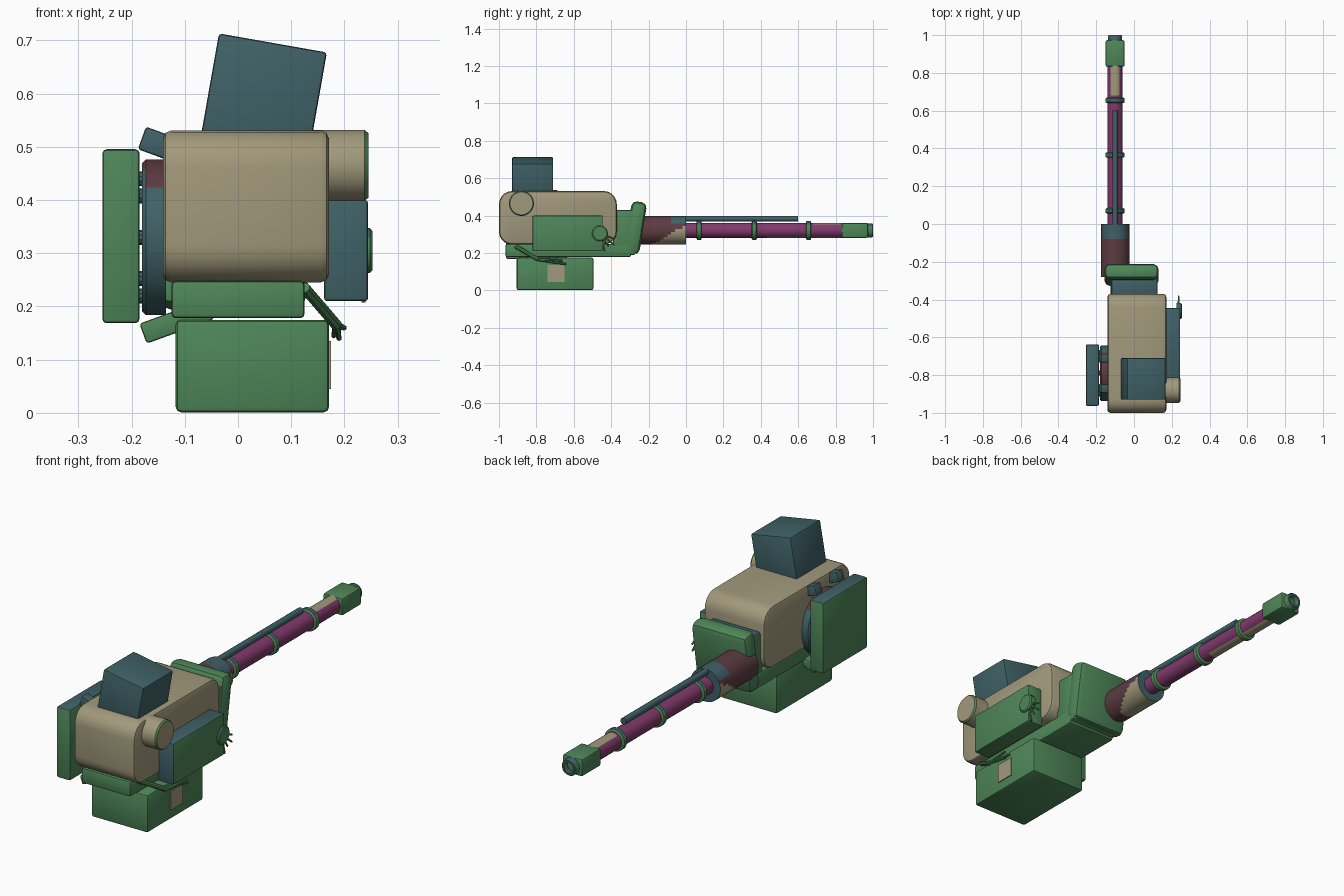
import bpy, bmesh, math
from mathutils import Vector, Matrix

cube = bpy.data.objects.get("Cube")
if cube:
    bpy.data.objects.remove(cube, do_unlink=True)


def material(name, rgb):
    m = bpy.data.materials.new(name)
    m.use_nodes = True
    m.diffuse_color = (*rgb, 1)
    for n in m.node_tree.nodes:
        if n.type == 'BSDF_PRINCIPLED':
            n.inputs["Base Color"].default_value = (*rgb, 1)
    return m


TAN = material("tan", (0.36, 0.32, 0.2))
GREEN = material("green", (0.076, 0.24, 0.098))
TEAL = material("teal", (0.05, 0.12, 0.135))
MAGENTA = material("magenta", (0.22, 0.042, 0.15))
MAROON = material("maroon", (0.107, 0.045, 0.053))


def finish(name, bm, mats, rule=None):
    """Colour faces by rule(centre, normal) and turn the bmesh into an object."""
    bmesh.ops.recalc_face_normals(bm, faces=bm.faces[:])
    bm.normal_update()
    if rule:
        for f in bm.faces:
            f.material_index = int(rule(f.calc_center_median(), f.normal))
    me = bpy.data.meshes.new(name)
    bm.to_mesh(me)
    bm.free()
    for m in mats:
        me.materials.append(m)
    ob = bpy.data.objects.new(name, me)
    bpy.context.collection.objects.link(ob)
    bpy.ops.object.select_all(action='DESELECT')
    ob.select_set(True)
    bpy.context.view_layer.objects.active = ob
    bpy.ops.object.shade_smooth_by_angle(angle=math.radians(35))
    return ob


def box(name, centre, size, mats, bevel=0.008, rule=None, tilt=0, axis='Y', round_x=0):
    """Bevelled box; round_x first rounds the edges running along x."""
    bm = bmesh.new()
    bmesh.ops.create_cube(bm, size=1, matrix=Matrix.Diagonal((*size, 1)))
    if round_x:
        edges = [e for e in bm.edges
                 if abs((e.verts[0].co - e.verts[1].co).normalized().x) > 0.9]
        bmesh.ops.bevel(bm, geom=edges, offset=round_x, segments=5, profile=0.5,
                        affect='EDGES')
    if bevel:
        bm.normal_update()
        edges = [e for e in bm.edges if e.calc_face_angle(0) > 1]
        bmesh.ops.bevel(bm, geom=edges, offset=bevel, segments=2, profile=0.5,
                        affect='EDGES')
    bm.transform(Matrix.Translation(centre) @ Matrix.Rotation(math.radians(tilt), 4, axis))
    return finish(name, bm, mats, rule)


def lathe(name, origin, direction, profile, mats, rule=None, sides=24):
    """Turned part: profile holds (distance along direction, radius) stations."""
    bm = bmesh.new()
    rings = []
    for t, r in profile:
        rings.append([bm.verts.new((r * math.cos(a), r * math.sin(a), t)) for a in
                      (math.tau * (i + 0.5) / sides for i in range(sides))])
    for a, b in zip(rings, rings[1:]):
        for i in range(sides):
            j = (i + 1) % sides
            bm.faces.new((a[i], a[j], b[j], b[i]))
    bm.faces.new(rings[0])
    bm.faces.new(rings[-1])
    rot = Vector(direction).to_track_quat('Z', 'Y').to_matrix().to_4x4()
    bm.transform(Matrix.Translation(origin) @ rot)
    return finish(name, bm, mats, rule)


def rod(name, a, b, r, mat, r2=None, sides=8):
    a, b = Vector(a), Vector(b)
    return lathe(name, a, b - a, [(0, r), ((b - a).length, r if r2 is None else r2)],
                 [mat], sides=sides)


def top_face(c, n):
    return n.z > 0.6


# Housing, tray and ammunition box
box("housing", (0.015, -0.685, 0.388), (0.312, 0.63, 0.286), [TAN], 0.016, round_x=0.07)
box("under_tray", (0, -0.63, 0.213), (0.25, 0.67, 0.07), [GREEN])
box("ammo_box", (0.027, -0.7, 0.088), (0.288, 0.41, 0.174), [GREEN], 0.01)
box("ammo_box_patch", (0.172, -0.695, 0.09), (0.006, 0.09, 0.09), [TAN], 0)
box("sight_box", (0.046, -0.82, 0.584), (0.206, 0.22, 0.226), [TEAL], 0.006, tilt=10)

# Neck and tilted front collar
box("neck", (0.002, -0.33, 0.31), (0.245, 0.12, 0.24), [GREEN, TEAL], 0.01, top_face)
box("collar", (-0.013, -0.27, 0.335), (0.286, 0.082, 0.28), [GREEN], 0.028,
    tilt=-9, axis='X')

# Barrel group on one axis
GX, GZ = -0.1, 0.321


def sleeve_rule(c, n):
    if n.y > 0.7 or (n.z > 0.5 and c.y > -0.08):
        return 1
    return 2 if c.z - 0.245 < (c.y + 0.19) * 0.55 else 0


def barrel_rule(c, n):
    return (c.y > 0.67 and n.z > 0.8) or (c.y > 0.45 and n.z < -0.8)


lathe("barrel_sleeve", (GX, -0.28, GZ), (0, 1, 0),
      [(0.02 * i, 0.076) for i in range(15)] + [(0.28, 0.045)],
      [MAROON, TEAL, TAN], sleeve_rule, 32)
lathe("barrel", (GX, -0.02, GZ), (0, 1, 0),
      [(0.05 * i, 0.04) for i in range(19)], [MAGENTA, TAN], barrel_rule)
for y in (0.07, 0.365, 0.655):
    lathe("barrel_clamp", (GX, y - 0.014, GZ), (0, 1, 0),
          [(0, 0.045), (0.004, 0.051), (0.024, 0.051), (0.028, 0.045)],
          [GREEN, TEAL], top_face)
rod("barrel_rail", (GX, -0.06, 0.383), (GX, 0.6, 0.383), 0.015, TEAL, sides=12)
box("muzzle_block", (GX, 0.903, GZ), (0.1, 0.14, 0.08), [GREEN], 0.008)
lathe("muzzle_tip", (GX, 0.96, GZ), (0, 1, 0),
      [(0, 0.038), (0.034, 0.038), (0.04, 0.034), (0.04, 0.025), (0.005, 0.025)],
      [GREEN, TEAL], lambda c, n: n.z > 0.5 or n.y > 0.5)

# Left side: drum, side box and sensor with a fan of bristles
lathe("side_drum", (0.14, -0.88, 0.465), (1, 0, 0),
      [(0, 0.067), (0.098, 0.067), (0.105, 0.061)], [TAN, GREEN],
      lambda c, n: c.x > 0.237 and n.x < 0.95, 32)
box("side_box", (0.203, -0.633, 0.305), (0.083, 0.375, 0.19), [GREEN, TEAL], 0.006,
    lambda c, n: n.z > 0.6 or n.y < -0.6)
lathe("sensor_disc", (0.225, -0.46, 0.305), (1, 0, 0),
      [(0, 0.043), (0.023, 0.043), (0.028, 0.037)], [GREEN, TEAL], top_face, 16)
for i in range(9):
    a = math.radians(195 + 18 * i)
    d = Vector((0, math.cos(a), math.sin(a)))
    start = Vector((0.236, -0.46, 0.305))
    rod("sensor_bristle", start + d * 0.03, start + d * (0.085 + 0.015 * (i % 2)),
        0.006, GREEN, 0.004, 6)

# Hinged claw under the left side
joint = Vector((0.185, -0.79, 0.165))
rod("claw_arm", (0.125, -0.91, 0.235), joint, 0.011, GREEN)
for tip in ((0.19, -0.64, 0.14), (0.2, -0.66, 0.16), (0.18, -0.68, 0.145)):
    rod("claw_finger", joint, tip, 0.008, GREEN, 0.005, 6)

# Right side: turntable, bolts, brackets and shield
lathe("shield_turntable", (-0.135, -0.79, 0.33), (-1, 0, 0),
      [(0, 0.147), (0.038, 0.147), (0.045, 0.14)], [TEAL, MAROON], top_face, 32)
for i in range(8):
    a = math.tau * i / 8
    y, z = -0.79 + 0.11 * math.cos(a), 0.33 + 0.11 * math.sin(a)
    rod("shield_bolt", (-0.17, y, z), (-0.195, y, z), 0.014, TEAL, sides=10)
for y in (-0.71, -0.87):
    box("upper_bracket", (-0.143, y, 0.503), (0.08, 0.045, 0.045), [TEAL], 0.005, tilt=20)
    box("lower_bracket", (-0.115, y, 0.172), (0.135, 0.045, 0.04), [GREEN], 0.005, tilt=-20)
box("side_shield", (-0.22, -0.8, 0.332), (0.07, 0.325, 0.327), [GREEN, TEAL], 0.008, top_face)
